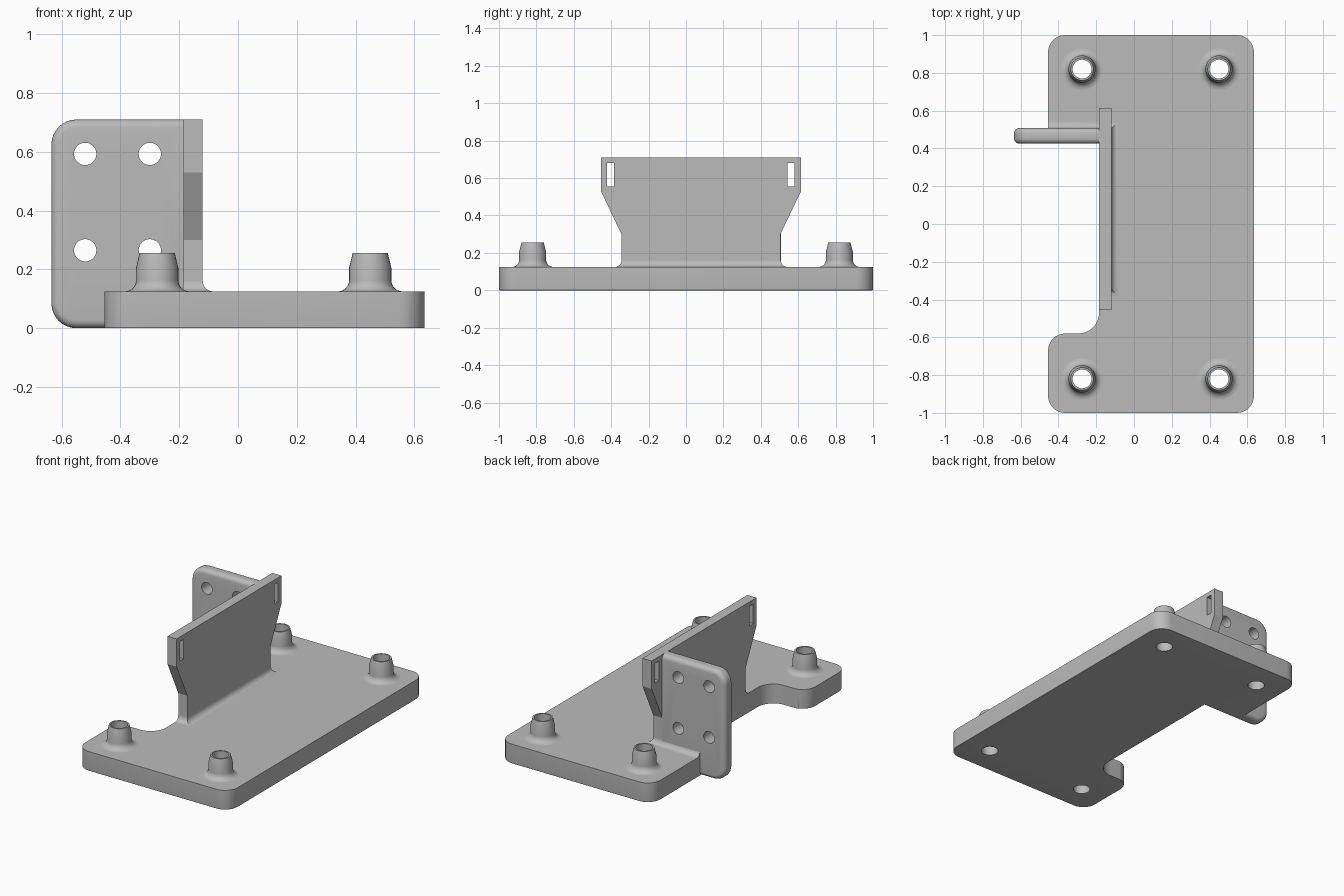
import bpy, bmesh, math
from mathutils import Vector

if "Cube" in bpy.data.objects:
    bpy.data.objects.remove(bpy.data.objects["Cube"])

grey = bpy.data.materials.new("grey plastic")
grey.diffuse_color = (0.5, 0.5, 0.5, 1)
grey.use_nodes = True
grey.node_tree.nodes["Principled BSDF"].inputs["Base Color"].default_value = grey.diffuse_color


def rounded(corners, steps=8):
    """Outline from (x, y, radius) corners, with arcs where the radius is set."""
    out = []
    for i, (x, y, r) in enumerate(corners):
        p = Vector((x, y))
        if r == 0:
            out.append(p)
            continue
        a = (Vector(corners[i - 1][:2]) - p).normalized()
        b = (Vector(corners[(i + 1) % len(corners)][:2]) - p).normalized()
        for k in range(steps + 1):
            t = k / steps * math.pi / 2
            out.append(p + a * r * (1 - math.sin(t)) + b * r * (1 - math.cos(t)))
    return out


def finish(name, bm):
    bmesh.ops.recalc_face_normals(bm, faces=bm.faces)
    me = bpy.data.meshes.new(name)
    bm.to_mesh(me)
    bm.free()
    me.materials.append(grey)
    ob = bpy.data.objects.new(name, me)
    bpy.context.collection.objects.link(ob)
    return ob


def prism(name, outline, place, lo, hi, bevel_if=None, radius=0.03):
    """Extrude an outline; place(u, v, w) maps it into space."""
    bm = bmesh.new()
    rings = [[bm.verts.new(place(u, v, w)) for u, v in outline] for w in (lo, hi)]
    n = len(outline)
    bm.faces.new(rings[0])
    bm.faces.new(rings[1])
    for i in range(n):
        j = (i + 1) % n
        bm.faces.new((rings[0][i], rings[0][j], rings[1][j], rings[1][i]))
    bmesh.ops.recalc_face_normals(bm, faces=bm.faces)
    if bevel_if:
        edges = [e for e in bm.edges if bevel_if(e.verts[0].co, e.verts[1].co)]
        bmesh.ops.bevel(bm, geom=edges, offset=radius, segments=5, profile=0.5,
                        affect='EDGES', clamp_overlap=True)
    return finish(name, bm)


def smooth(ob):
    bpy.ops.object.select_all(action='DESELECT')
    ob.select_set(True)
    bpy.context.view_layer.objects.active = ob
    bpy.ops.object.shade_smooth_by_angle(angle=math.radians(30))


def cut(ob, cutters):
    bpy.context.view_layer.objects.active = ob
    for c in cutters:
        c.hide_render = True
        m = ob.modifiers.new("cut", 'BOOLEAN')
        m.operation, m.solver, m.object = 'DIFFERENCE', 'EXACT', c
        bpy.ops.object.modifier_apply(modifier=m.name)
        bpy.data.objects.remove(c)


def circle(cx, cy, r, n=32):
    return [(cx + r * math.cos(2 * math.pi * k / n),
             cy + r * math.sin(2 * math.pi * k / n)) for k in range(n)]


def flat(u, v, w):
    return (u, v, w)


def facing_y(u, v, w):
    return (u, w, v)


def facing_x(u, v, w):
    return (w, u, v)


T = 0.125                      # base thickness
LEFT, BACK, FRONT = -0.455, -0.185, -0.12
posts = [(x, y) for x in (-0.275, 0.45) for y in (-0.82, 0.82)]

# Base with a notch on the left, rounded along the outer bottom edges
outline = rounded([(LEFT, -1, 0.09), (0.635, -1, 0.09), (0.635, 1, 0.09),
                   (LEFT, 1, 0.09), (LEFT, 0.47, 0), (BACK, 0.47, 0),
                   (BACK, -0.58, 0.11), (LEFT, -0.58, 0.09)])


def outer_bottom(a, b):
    m = (a + b) / 2
    in_notch = m.x < BACK + 0.01 and -0.59 < m.y < 0.471 and m.x > LEFT + 0.001
    return a.z < 0.001 and b.z < 0.001 and not in_notch


base = prism("base", outline, flat, 0, T, outer_bottom)
cut(base, [prism("hole_cutter", circle(x, y, 0.05), flat, -0.1, 0.3) for x, y in posts])
smooth(base)

# Upright wall with flared top and two slots
wall = prism("wall", [(-0.345, T), (0.505, T), (0.505, 0.30), (0.615, 0.53),
                      (0.615, 0.71), (-0.455, 0.71), (-0.455, 0.53), (-0.345, 0.30)],
             facing_x, BACK, FRONT)
cut(wall, [prism("slot_cutter", [(y, 0.555), (y + 0.037, 0.555), (y + 0.037, 0.68), (y, 0.68)],
                 facing_x, -0.4, 0.1) for y in (-0.422, 0.542)])

# Side plate with rounded rim and four screw holes
plate_outline = rounded([(-0.635, 0, 0.085), (BACK, 0, 0), (BACK, 0.71, 0), (-0.635, 0.71, 0.085)])


def plate_rim(a, b):
    return abs(a.y - b.y) < 0.001 and not (a.x > BACK - 0.001 and b.x > BACK - 0.001)


plate = prism("side_plate", plate_outline, facing_y, 0.425, 0.508, plate_rim, 0.028)
cut(plate, [prism("screw_cutter", circle(x, z, 0.038), facing_y, 0.2, 0.8)
            for x in (-0.52, -0.30) for z in (0.265, 0.593)])
smooth(plate)

# Concave fillet around the foot of the wall and the side plate
R, STEPS = 0.035, 6
bm = bmesh.new()
rows = []
for x, y, dx, dy in ((BACK, -0.345, 0, -1), (FRONT, -0.345, 1, -1),
                     (FRONT, 0.507, 1, 1), (LEFT, 0.507, 0, 1)):
    row = [bm.verts.new((x, y, T))]
    for k in range(STEPS + 1):
        t = k / STEPS * math.pi / 2
        d = R * (1 - math.sin(t))
        row.append(bm.verts.new((x + dx * d, y + dy * d, T + R * (1 - math.cos(t)))))
    rows.append(row)
for a, b in zip(rows, rows[1:]):
    for k in range(1, STEPS + 1):
        bm.faces.new((a[k], a[k + 1], b[k + 1], b[k]))
    bm.faces.new((a[0], a[1], b[1], b[0]))
    bm.faces.new((a[0], a[-1], b[-1], b[0]))
bm.faces.new(rows[0])
bm.faces.new(rows[-1])
smooth(finish("foot_fillet", bm))

# Hollow standoffs with flared feet and tapered tips
profile = [(0.072 + 0.038 * (1 - math.sin(t)), T + 0.038 * (1 - math.cos(t)))
           for t in (k / 6 * math.pi / 2 for k in range(7))]
profile += [(0.072, 0.205), (0.060, 0.255), (0.05, 0.255), (0.05, T)]
for i, (x, y) in enumerate(posts):
    bm = bmesh.new()
    rings = [[bm.verts.new((px, py, z)) for px, py in circle(x, y, r)] for r, z in profile]
    for a, b in zip(rings, rings[1:]):
        for k in range(32):
            j = (k + 1) % 32
            bm.faces.new((a[k], a[j], b[j], b[k]))
    smooth(finish(f"standoff_{i + 1}", bm))
